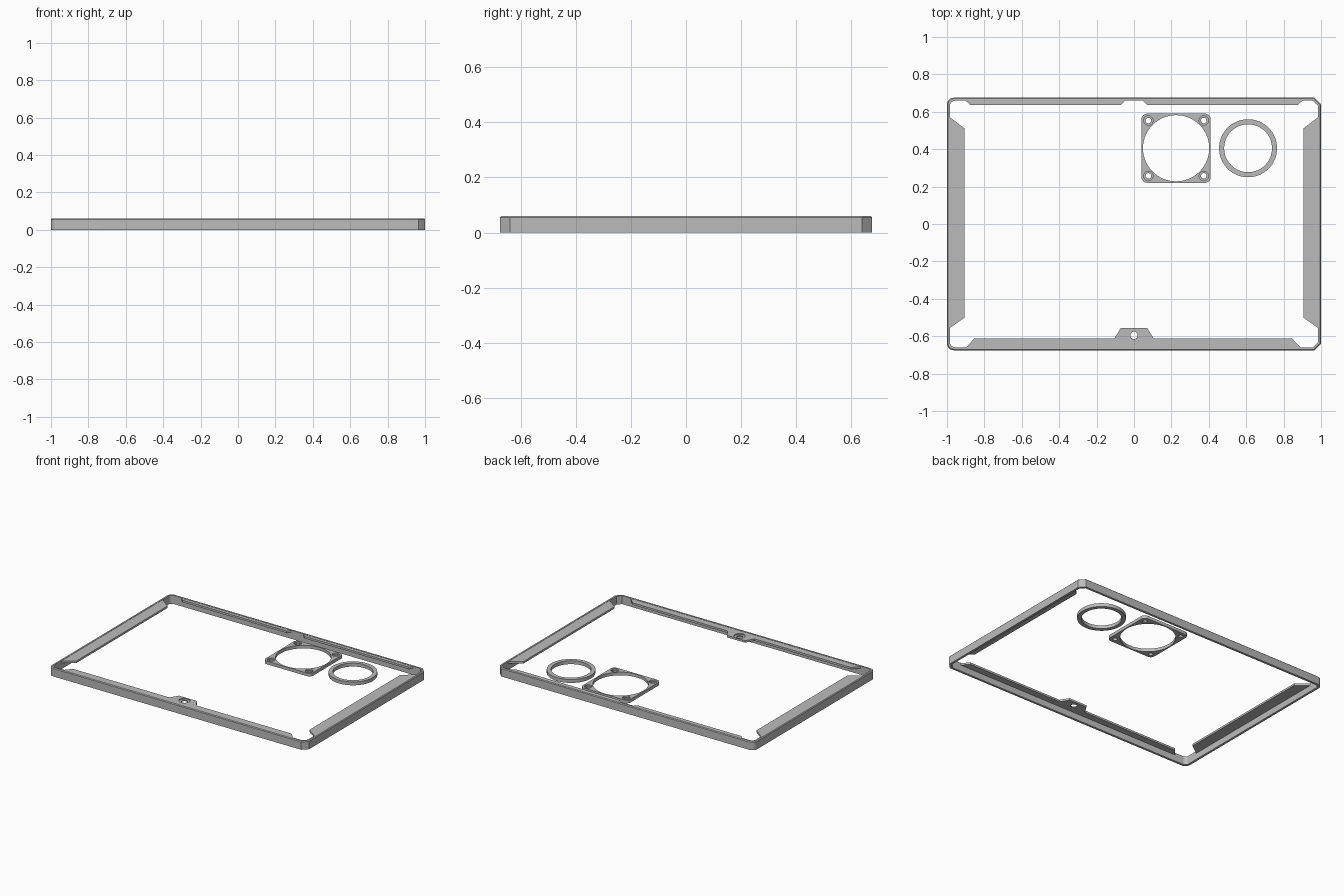
import bpy, bmesh
from math import sin, cos, pi, radians

if "Cube" in bpy.data.objects:
    bpy.data.objects.remove(bpy.data.objects["Cube"], do_unlink=True)

grey = bpy.data.materials.new("light_grey")
grey.use_nodes = True
GREY = (0.5, 0.5, 0.5, 1)
grey.diffuse_color = GREY
grey.node_tree.nodes["Principled BSDF"].inputs["Base Color"].default_value = GREY


def add_object(name, bm):
    bmesh.ops.recalc_face_normals(bm, faces=bm.faces)
    mesh = bpy.data.meshes.new(name)
    bm.to_mesh(mesh)
    bm.free()
    mesh.materials.append(grey)
    ob = bpy.data.objects.new(name, mesh)
    bpy.context.collection.objects.link(ob)
    bpy.ops.object.select_all(action='DESELECT')
    ob.select_set(True)
    bpy.context.view_layer.objects.active = ob
    bpy.ops.object.shade_smooth_by_angle(angle=radians(30))
    return ob


def circle(cx, cy, r, n=48, start=0.0, sweep=2 * pi):
    return [(cx + r * cos(start + sweep * i / n), cy + r * sin(start + sweep * i / n))
            for i in range(n)]


def rounded_rect(cx, cy, hx, hy, r, right_steps=6, left_steps=6):
    """Rectangle with corner arcs; one step gives a plain chamfer."""
    pts = []
    for i, (sx, sy) in enumerate([(1, 1), (-1, 1), (-1, -1), (1, -1)]):
        n = right_steps if sx > 0 else left_steps
        for k in range(n + 1):
            a = pi / 2 * (i + k / n)
            pts.append((cx + sx * (hx - r) + r * cos(a), cy + sy * (hy - r) + r * sin(a)))
    return pts


def lathe_loops(name, loops):
    """Closed ring of quads through (outline, height) loops."""
    bm = bmesh.new()
    rows = [[bm.verts.new((x, y, z)) for x, y in pts] for pts, z in loops]
    for a, b in zip(rows, rows[1:] + rows[:1]):
        for i in range(len(a)):
            j = (i + 1) % len(a)
            bm.faces.new((a[i], a[j], b[j], b[i]))
    return add_object(name, bm)


def plate(name, z0, z1, *outlines):
    """Flat plate from an outline followed by its holes."""
    cu = bpy.data.curves.new(name + "_profile", 'CURVE')
    cu.dimensions = '2D'
    cu.fill_mode = 'BOTH'
    cu.extrude = (z1 - z0) / 2
    for pts in outlines:
        sp = cu.splines.new('POLY')
        sp.points.add(len(pts) - 1)
        for p, (x, y) in zip(sp.points, pts):
            p.co = (x, y, 0, 1)
        sp.use_cyclic_u = True
    tmp = bpy.data.objects.new(name + "_profile", cu)
    bpy.context.collection.objects.link(tmp)
    dg = bpy.context.evaluated_depsgraph_get()
    mesh = bpy.data.meshes.new_from_object(tmp.evaluated_get(dg))
    bm = bmesh.new()
    bm.from_mesh(mesh)
    bpy.data.objects.remove(tmp)
    bpy.data.curves.remove(cu)
    bpy.data.meshes.remove(mesh)
    bmesh.ops.remove_doubles(bm, verts=bm.verts, dist=1e-5)
    bmesh.ops.translate(bm, verts=bm.verts, vec=(0, 0, (z0 + z1) / 2))
    return add_object(name, bm)


# Outer rim: thin wall, chamfered right corners, rounded left corners
HX, HY, H, WALL, CH = 1.0, 0.675, 0.06, 0.016, 0.005


def rim(inset):
    return rounded_rect(0, 0, HX - inset, HY - inset, 0.036 - inset * 0.6, 1, 6)


lathe_loops("outer_rim", [(rim(0), 0), (rim(0), H - CH), (rim(CH), H),
                          (rim(WALL), H), (rim(WALL), 0)])

# Flanges along the top of the wall
Z0, Z1 = 0.044, 0.058
for side, s in (("left", 1), ("right", -1)):
    plate(side + "_flange", Z0, Z1,
          [(s * 0.99, -0.56), (s * 0.905, -0.5), (s * 0.905, 0.51), (s * 0.99, 0.575)])
    plate("back_flange_" + side, Z0, Z1,
          [(s * 0.91, 0.668), (s * 0.875, 0.636), (s * 0.07, 0.636), (s * 0.04, 0.668)])

# Front flange with screw tab, counterbored
front = [(-0.9, -0.665), (0.895, -0.665), (0.845, -0.612), (0.105, -0.612), (0.07, -0.555),
         (-0.07, -0.555), (-0.105, -0.612), (-0.855, -0.612)]
plate("front_flange_lower", Z0, 0.051, front, circle(0, -0.595, 0.02, 24))
plate("front_flange_upper", 0.051, Z1, front, circle(0, -0.595, 0.036, 24))

# Square fan mount with four counterbored screw holes
FX, FY, D = 0.225, 0.405, 0.148
outline = rounded_rect(FX, FY, 0.185, 0.185, 0.03)
for level, z0, z1, r in (("lower", 0.02, 0.032, 0.015), ("upper", 0.032, 0.042, 0.025)):
    holes = [circle(FX + sx * D, FY + sy * D, r, 20) for sx in (-1, 1) for sy in (-1, 1)]
    plate("fan_mount_" + level, z0, z1, outline, circle(FX, FY, 0.177, 64), *holes)

# Loose round ring
RX, RY = 0.61, 0.405
outer, inner = circle(RX, RY, 0.155, 64), circle(RX, RY, 0.128, 64)
lathe_loops("round_ring", [(outer, 0.018), (outer, 0.042), (inner, 0.042), (inner, 0.018)])
